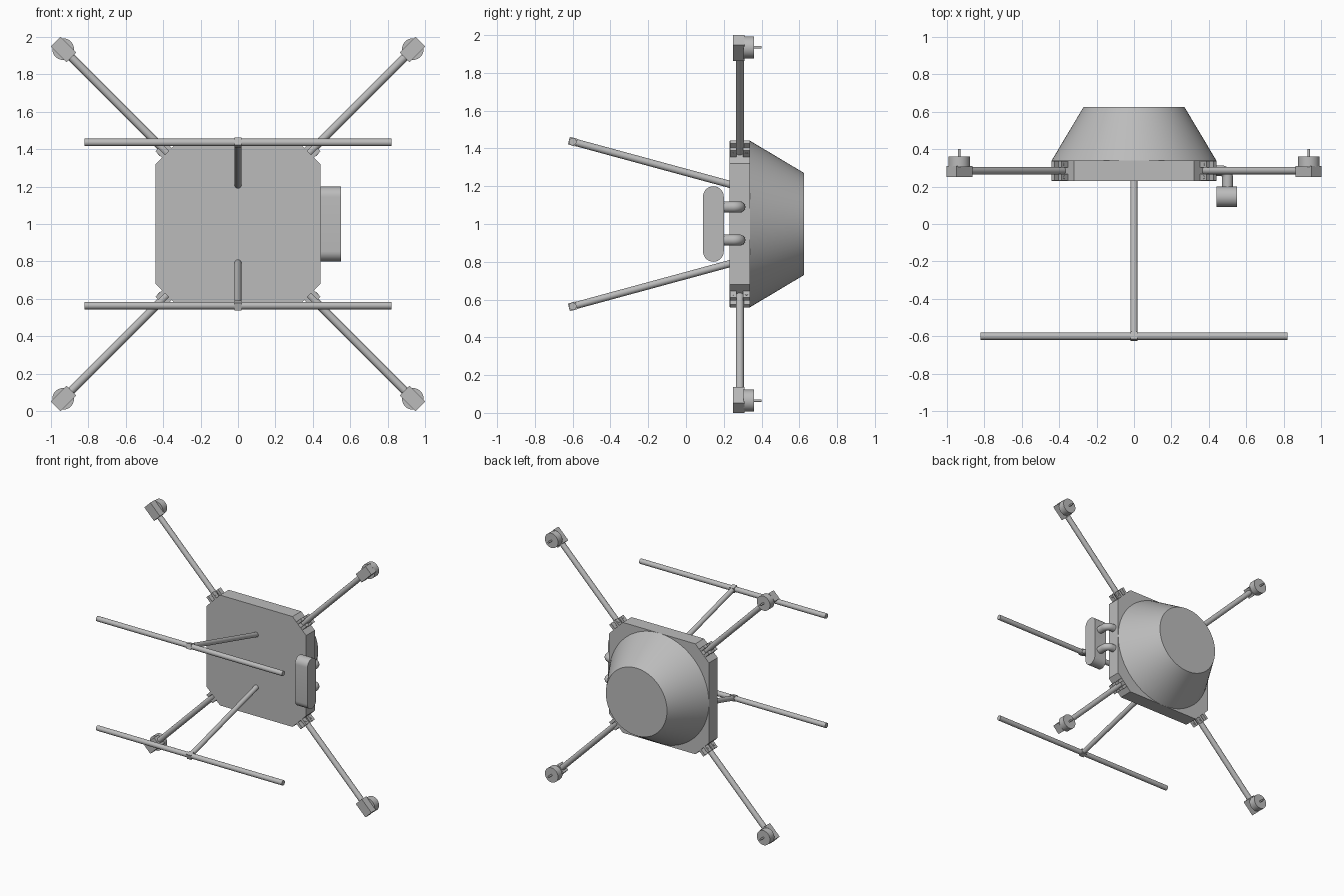
import bpy, bmesh, math
from mathutils import Vector, Matrix

if "Cube" in bpy.data.objects:
    bpy.data.objects.remove(bpy.data.objects["Cube"], do_unlink=True)

grey = bpy.data.materials.new("plain grey")
grey.use_nodes = True
grey.diffuse_color = (0.5, 0.5, 0.5, 1)
grey.node_tree.nodes["Principled BSDF"].inputs["Base Color"].default_value = (0.5, 0.5, 0.5, 1)

MID = Vector((0, 0, 1))


def finish(name, bm, smooth=True):
    bmesh.ops.recalc_face_normals(bm, faces=bm.faces)
    mesh = bpy.data.meshes.new(name)
    bm.to_mesh(mesh)
    bm.free()
    mesh.materials.append(grey)
    obj = bpy.data.objects.new(name, mesh)
    bpy.context.collection.objects.link(obj)
    if smooth:
        bpy.ops.object.select_all(action='DESELECT')
        obj.select_set(True)
        bpy.context.view_layer.objects.active = obj
        bpy.ops.object.shade_smooth_by_angle(angle=math.radians(35))
    return obj


def rod(name, a, b, r1, r2=None, sides=24):
    """Round bar or cone between two points."""
    a, b = Vector(a), Vector(b)
    turn = (b - a).to_track_quat('Z', 'Y').to_matrix().to_4x4()
    bm = bmesh.new()
    bmesh.ops.create_cone(bm, cap_ends=True, segments=sides, radius1=r1,
                          radius2=r1 if r2 is None else r2, depth=(b - a).length,
                          matrix=Matrix.Translation((a + b) / 2) @ turn)
    return finish(name, bm)


def box(name, centre, size, turn=Matrix()):
    bm = bmesh.new()
    bmesh.ops.create_cube(bm, size=1, matrix=Matrix.Translation(centre) @ turn
                          @ Matrix.Diagonal((*size, 1)))
    return finish(name, bm, False)


def prism(name, points, shift, smooth=False):
    """Extrude a flat outline along a vector."""
    bm = bmesh.new()
    face = bm.faces.new([bm.verts.new(p) for p in points])
    new = bmesh.ops.extrude_face_region(bm, geom=[face])["geom"]
    bmesh.ops.translate(bm, vec=shift, verts=[v for v in new if isinstance(v, bmesh.types.BMVert)])
    return finish(name, bm, smooth)


# body plate with cut corners
E, C = 0.44, 0.32
outline = []
for sx, sz in ((1, 1), (-1, 1), (-1, -1), (1, -1)):
    pair = [(sx * E, 0.23, 1 + sz * C), (sx * C, 0.23, 1 + sz * E)]
    outline += pair if sx * sz > 0 else pair[::-1]
prism("body_plate", outline, (0, 0.11, 0))

# tapered round cover
rod("body_cover", (0, 0.34, 1), (0, 0.625, 1), E, 0.27, 96)

# four diagonal arms with clamps, motor mounts and motors
for sx, side in ((1, "left"), (-1, "right")):
    for sz, level in ((1, "upper"), (-1, "lower")):
        tag = f"{level}_{side}"
        out = Vector((sx, 0, sz)).normalized()
        across = Vector((-sz, 0, sx)).normalized()
        turn = Matrix((out, (0, 1, 0), across)).transposed().to_4x4()

        def at(radial, y, side_step=0):
            return MID + out * radial + across * side_step + Vector((0, y, 0))

        rod(f"arm_{tag}", at(0.5, 0.285), at(1.28, 0.285), 0.021)
        for s in (-1, 1):
            for y in (0.25, 0.32):
                box(f"clamp_lug_{tag}", at(0.56, y, s * 0.026), (0.054, 0.036, 0.022), turn)
                rod(f"clamp_bolt_{tag}", at(0.562, y, s * 0.016), at(0.562, y, s * 0.039), 0.009, sides=12)
        box(f"motor_mount_{tag}", at(1.319, 0.28), (0.12, 0.06, 0.074), turn)
        rod(f"motor_{tag}", at(1.322, 0.305), at(1.322, 0.36), 0.058, sides=40)
        rod(f"motor_shaft_{tag}", at(1.322, 0.36), at(1.322, 0.4), 0.007, sides=12)

# landing legs and skids
for s, level in ((1, "upper"), (-1, "lower")):
    foot = Vector((0, -0.6, 1 + s * 0.436))
    root = Vector((0, 0.25, 1 + s * 0.205))
    rod(f"leg_{level}", root, foot, 0.019)
    rod(f"skid_{level}", foot - Vector((0.82, 0, 0)), foot + Vector((0.82, 0, 0)), 0.02)
    slope = math.atan2(foot.z - root.z, foot.y - root.y)
    box(f"skid_joint_{level}", foot, (0.04, 0.042, 0.042), Matrix.Rotation(slope, 4, 'X'))

# rounded side pod
pod = []
for i in range(34):
    t = math.pi * (i if i < 17 else i - 1) / 16
    lift = 0.145 if i < 17 else -0.145
    pod.append((0.44, 0.145 + 0.055 * math.cos(t), 1 + lift + 0.055 * math.sin(t)))
prism("side_pod", pod, (0.11, 0, 0), True)

# bent pipes joining the pod to the body
R, BEND = 0.029, 0.035
for z in (0.915, 1.09):
    bm = bmesh.new()
    path = [((0.42, 0.285), 0)]
    for i in range(9):
        t = math.pi / 2 * i / 8
        path.append(((0.465 + BEND * math.sin(t), 0.25 + BEND * math.cos(t)), t))
    path.append(((0.5, 0.18), math.pi / 2))
    rings = []
    for (x, y), t in path:
        ring = []
        for k in range(24):
            a = math.tau * k / 24
            w = R * math.cos(a)
            ring.append(bm.verts.new((x + w * math.sin(t), y + w * math.cos(t), z + R * math.sin(a))))
        rings.append(ring)
    for p, q in zip(rings, rings[1:]):
        for k in range(24):
            bm.faces.new((p[k], p[k - 1], q[k - 1], q[k]))
    bm.faces.new(rings[0])
    bm.faces.new(rings[-1])
    finish("pod_pipe", bm)
